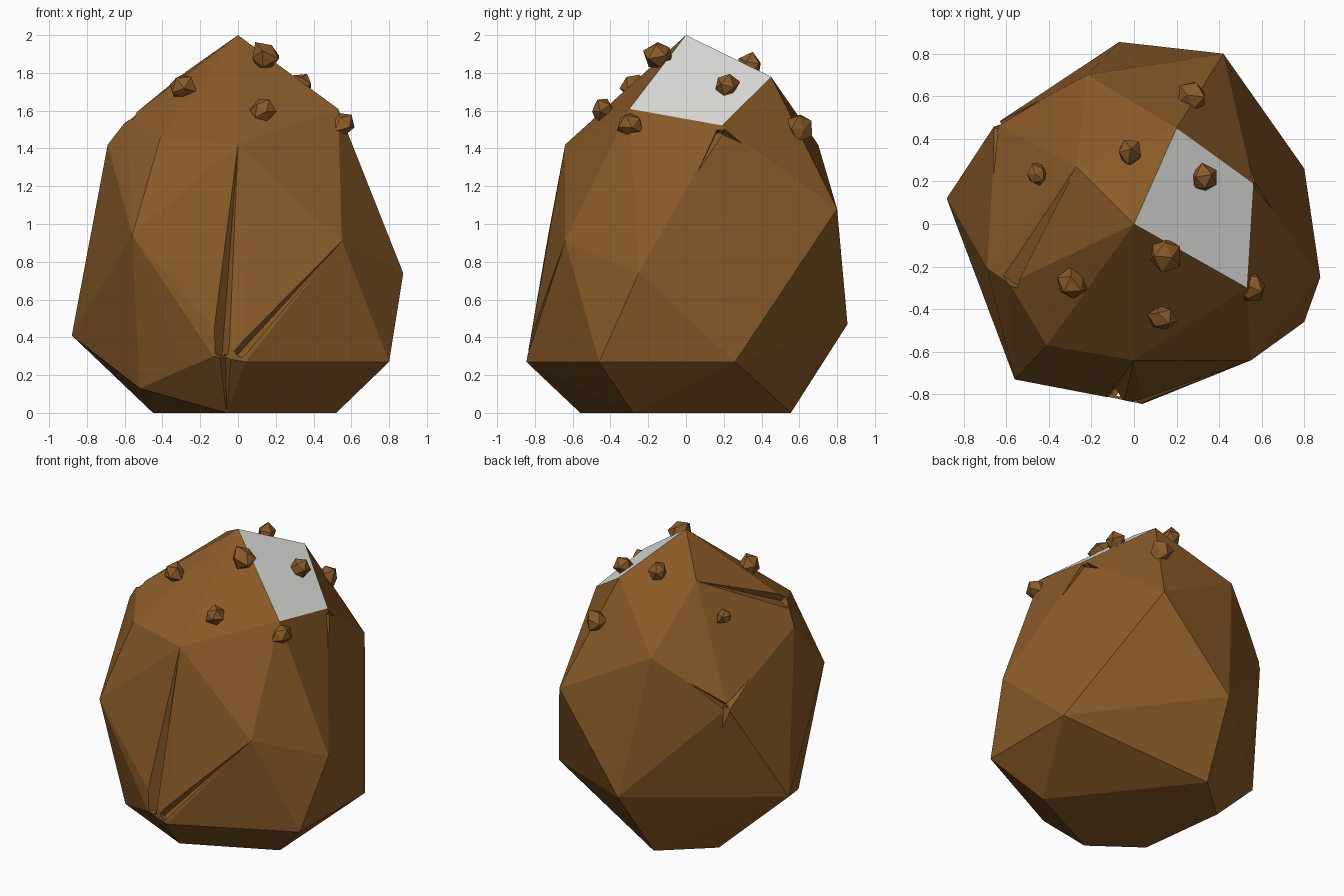
import bpy, bmesh, random
from mathutils import Vector

if "Cube" in bpy.data.objects:
    bpy.data.objects.remove(bpy.data.objects["Cube"])

random.seed(4)


def material(name, rgb):
    m = bpy.data.materials.new(name)
    m.diffuse_color = (*rgb, 1)
    m.use_nodes = True
    m.node_tree.nodes["Principled BSDF"].inputs["Base Color"].default_value = m.diffuse_color
    return m


brown = material("earth brown", (0.25, 0.103, 0.021))
white = material("pale grey", (0.78, 0.78, 0.76))


def hull(name, points):
    """Flat shaded convex solid around a few corner points."""
    bm = bmesh.new()
    for p in points:
        bm.verts.new(p)
    res = bmesh.ops.convex_hull(bm, input=bm.verts)
    loose = {v for v in res["geom_interior"] if isinstance(v, bmesh.types.BMVert)}
    bmesh.ops.delete(bm, geom=list(loose), context="VERTS")
    bmesh.ops.recalc_face_normals(bm, faces=bm.faces)
    me = bpy.data.meshes.new(name)
    bm.to_mesh(me)
    bm.free()
    me.materials.append(brown)
    ob = bpy.data.objects.new(name, me)
    bpy.context.collection.objects.link(ob)
    return ob


# Boulder corners
apex, back_top, white_low, white_front = (0, 0, 2), (.2, .45, 1.78), (.56, .19, 1.522), (.53, -.3, 1.61)
front_top, front_right, left_top = (0, -.64, 1.42), (.55, -.64, .91), (-.27, .27, 1.81)
left_ridge, left_dent = (-.585, -.28, 1.555), (-.65, .47, 1.1)
boulder = hull("boulder", [
    apex, back_top, white_low, white_front, front_top, front_right, left_top, left_ridge, left_dent,
    (-.56, -.73, .94), (-.41, -.57, 1.46), (.04, -.845, .27), (.8, -.46, .27), (.875, -.25, .74),
    (.8, .26, .27), (.42, .8, 1.08), (-.07, .855, .47), (-.13, -.81, .3), (-.88, .12, .41),
    (-.29, -.69, .25), (-.52, -.5, .13), (-.69, -.21, 1.42), (-.22, .7, 1.42),
    (-.06, -.56, 0), (.52, -.28, 0), (-.14, .555, 0), (-.45, .28, 0)])

# Pale slope: the faces that look up and to the right
boulder.data.materials.append(white)
slope = Vector((.809, .129, 1)).normalized()
for f in boulder.data.polygons:
    if f.normal.dot(slope) > .985:
        f.material_index = 1


def groove(a, b, width, depth):
    """Cut a tapered V groove that opens from point a to point b."""
    a, b = Vector(a), Vector(b)
    out = Vector((b.x, b.y, 0)).normalized()
    along = (b - a).normalized()
    out = (out - along * out.dot(along)).normalized()
    side = along.cross(out) * width
    end = b + along * .02
    cutter = hull("groove_cutter", [a, a + out * .06, b + side + out * .08,
                                    b - side + out * .08, b - out * depth, end + out * .06])
    cutter.hide_render = True
    mod = boulder.modifiers.new("groove", "BOOLEAN")
    mod.operation, mod.solver, mod.object = "DIFFERENCE", "EXACT", cutter
    bpy.context.view_layer.objects.active = boulder
    bpy.ops.object.modifier_apply(modifier=mod.name)
    bpy.data.objects.remove(cutter)


# Cracks on the front, the left ridge and the two star shaped dents
groove(front_top, (-.09, -.82, .31), .09, .05)
groove(front_right, (0, -.83, .31), .07, .04)
groove((-.06, -.57, .02), (-.07, -.82, .29), .08, .04)
groove(left_top, left_ridge, .1, .07)
groove((.66, .06, 1.27), (.57, .18, 1.49), .05, .05)
groove((.56, .42, 1.36), (.57, .2, 1.49), .05, .05)
for tip in [(-.44, .58, 1.26), (-.67, .2, 1.24), (-.62, .5, .86)]:
    groove(tip, left_dent, .05, .07)


# Pebbles stuck to the top: position and radius
pebbles = [(.14, -.14, 1.885, .09), (-.29, -.28, 1.72, .075), (.135, -.44, 1.6, .067),
           (.55, -.3, 1.53, .08), (.33, .21, 1.73, .075), (.28, .6, 1.51, .075),
           (-.02, .34, 1.83, .075), (-.46, .23, 1.6, .06)]
for i, (x, y, z, r) in enumerate(pebbles):
    bm = bmesh.new()
    bmesh.ops.create_icosphere(bm, subdivisions=1, radius=r)
    for v in bm.verts:
        v.co *= random.uniform(.72, 1.12)
    me = bpy.data.meshes.new("pebble")
    bm.to_mesh(me)
    bm.free()
    me.materials.append(brown)
    ob = bpy.data.objects.new("pebble_%d" % (i + 1), me)
    ob.location = (x, y, z)
    ob.rotation_euler = [random.uniform(0, 3) for _ in range(3)]
    bpy.context.collection.objects.link(ob)
